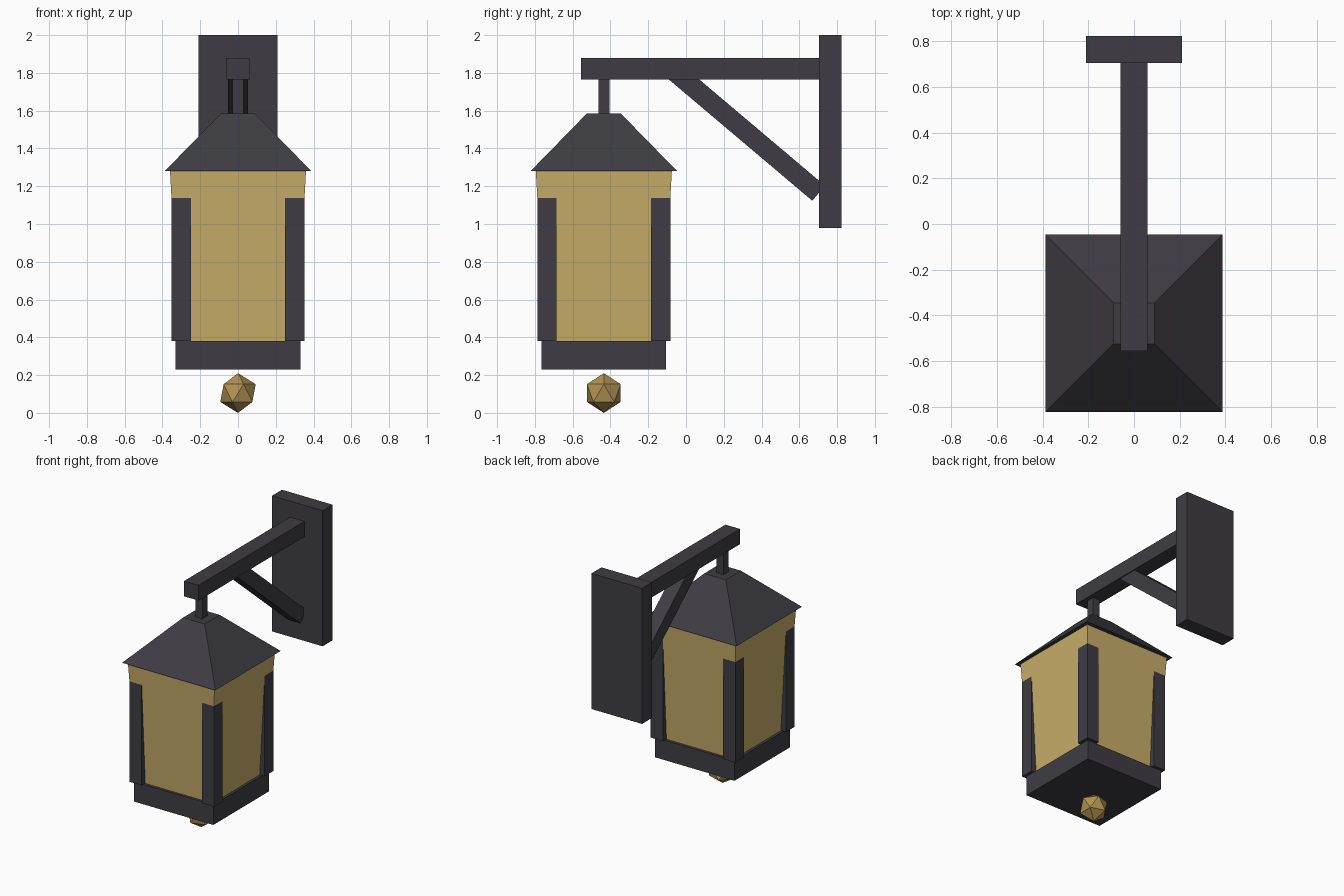
import bpy, bmesh, math
from mathutils import Vector, Matrix

if "Cube" in bpy.data.objects:
    bpy.data.objects.remove(bpy.data.objects["Cube"])


def material(name, rgb):
    m = bpy.data.materials.new(name)
    m.diffuse_color = (*rgb, 1)
    m.use_nodes = True
    m.node_tree.nodes["Principled BSDF"].inputs["Base Color"].default_value = m.diffuse_color
    return m


IRON = material("dark iron", (0.049, 0.046, 0.056))
GLASS = material("amber glass", (0.578, 0.423, 0.144))
BRASS = material("brass", (0.44, 0.29, 0.085))
CY = -0.435  # lantern axis in y


def finish(name, bm, mat):
    mesh = bpy.data.meshes.new(name)
    bm.to_mesh(mesh)
    bm.free()
    mesh.materials.append(mat)
    ob = bpy.data.objects.new(name, mesh)
    bpy.context.collection.objects.link(ob)
    return ob


def box(name, lo, hi, mat=IRON):
    lo, hi = Vector(lo), Vector(hi)
    bm = bmesh.new()
    bmesh.ops.create_cube(bm, size=1, matrix=Matrix.Translation((lo + hi) / 2)
                          @ Matrix.Diagonal((*(hi - lo), 1)))
    return finish(name, bm, mat)


def frustum(name, half_bottom, half_top, z0, z1, mat):
    """Square tapered block around the lantern axis."""
    bm = bmesh.new()
    bmesh.ops.create_cube(bm, size=2)
    for v in bm.verts:
        h, z = (half_top, z1) if v.co.z > 0 else (half_bottom, z0)
        v.co = (v.co.x * h, CY + v.co.y * h, z)
    return finish(name, bm, mat)


# Wall bracket
box("wall_plate", (-0.21, 0.705, 0.98), (0.21, 0.823, 2.0))
box("arm", (-0.06, -0.555, 1.765), (0.06, 0.71, 1.88))

# Diagonal brace between arm and plate
a, b = Vector((0, 0.702, 1.163)), Vector((0, -0.073, 1.818))
brace = box("brace", (-0.052, -0.052, -(b - a).length / 2), (0.052, 0.052, (b - a).length / 2))
brace.location = (a + b) / 2
brace.rotation_euler.x = math.atan2(a.y - b.y, b.z - a.z)

# Lantern
box("hanger", (-0.029, CY - 0.029, 1.57), (0.029, CY + 0.029, 1.77))
frustum("roof", 0.388, 0.09, 1.28, 1.585, IRON)
frustum("glass", 0.31, 0.36, 0.378, 1.281, GLASS)
frustum("base", 0.33, 0.33, 0.23, 0.38, IRON)
for sx, side in ((-1, "left"), (1, "right")):
    for sy, end in ((-1, "front"), (1, "back")):
        x, y = sx * 0.301, CY + sy * 0.301
        box(f"post_{end}_{side}", (x - 0.051, y - 0.051, 0.381), (x + 0.051, y + 0.051, 1.165))

# Ball below the base
bm = bmesh.new()
bmesh.ops.create_icosphere(bm, subdivisions=1, radius=0.105,
                           matrix=Matrix.Translation((0, CY, 0.105)))
finish("finial", bm, BRASS)
